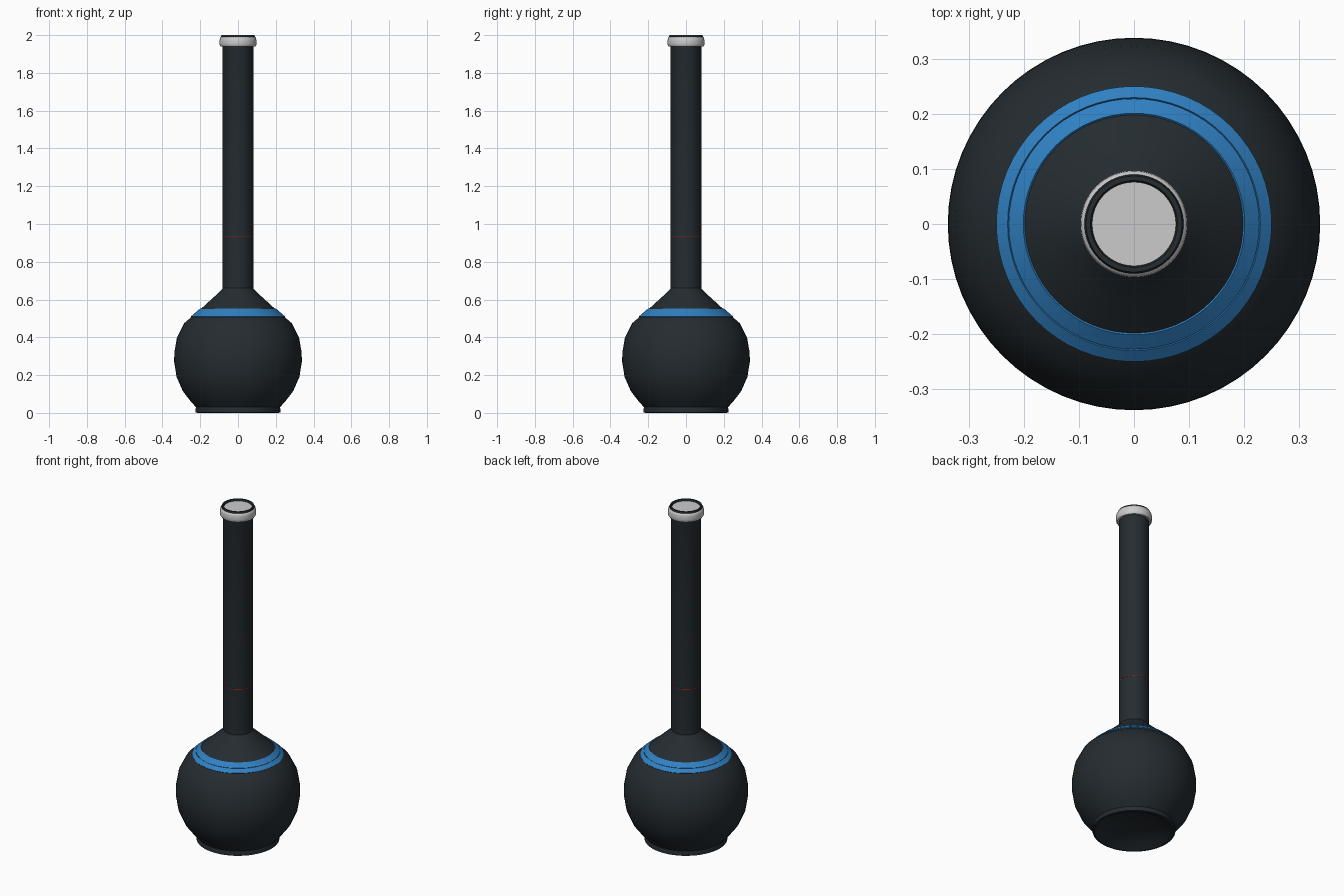
import bpy, bmesh, math

if "Cube" in bpy.data.objects:
    bpy.data.objects.remove(bpy.data.objects["Cube"])

SEG = 64


def material(name, color):
    m = bpy.data.materials.new(name)
    m.diffuse_color = color
    m.use_nodes = True
    m.node_tree.nodes["Principled BSDF"].inputs["Base Color"].default_value = m.diffuse_color
    return m


glass = material("dark_glass", (0.018, 0.025, 0.03, 1))
blue = material("blue_print", (0.03, 0.22, 0.55, 1))
red = material("red_print", (0.3, 0.02, 0.02, 1))


def lathe(name, profile, mat=None, closed=False, angle=35):
    """Revolve (radius, z) points about the z axis; radius 0 makes a pole."""
    bm = bmesh.new()
    vs = [bm.verts.new((r, 0, z)) for r, z in profile]
    pairs = list(zip(vs, vs[1:])) + ([(vs[-1], vs[0])] if closed else [])
    edges = [bm.edges.new(p) for p in pairs]
    bmesh.ops.spin(bm, geom=vs + edges, cent=(0, 0, 0), axis=(0, 0, 1),
                   angle=math.tau, steps=SEG, use_duplicate=False)
    bmesh.ops.remove_doubles(bm, verts=bm.verts, dist=1e-5)
    bmesh.ops.recalc_face_normals(bm, faces=bm.faces)
    mesh = bpy.data.meshes.new(name)
    bm.to_mesh(mesh)
    bm.free()
    ob = bpy.data.objects.new(name, mesh)
    bpy.context.collection.objects.link(ob)
    if mat:
        mesh.materials.append(mat)
    bpy.ops.object.select_all(action='DESELECT')
    ob.select_set(True)
    bpy.context.view_layer.objects.active = ob
    bpy.ops.object.shade_smooth_by_angle(angle=math.radians(angle))
    return ob


# Flask: hollowed underside, foot, bulb, shoulder, long neck and lip
lathe("flask_body", [
    (0, 0.05), (0.10, 0.043), (0.17, 0.024), (0.205, 0.004), (0.215, 0),
    (0.225, 0.003), (0.225, 0.02), (0.222, 0.03), (0.25, 0.06),
    (0.292, 0.115), (0.325, 0.19), (0.338, 0.27), (0.337, 0.32),
    (0.323, 0.40), (0.285, 0.475), (0.247, 0.507), (0.197, 0.55),
    (0.14, 0.602), (0.095, 0.643), (0.081, 0.66), (0.081, 1.94),
    (0.087, 1.96), (0.090, 1.992), (0.087, 2.0), (0.079, 2.0),
    (0.076, 1.995), (0.076, 1.975), (0, 1.975)], glass)


# Blue printed band on the shoulder, split by a fine gap
def shoulder_band(name, r0, z0, r1, z1):
    t = 0.003
    lathe(name, [(r0, z0), (r0 + t, z0 + t), (r1 + t, z1 + t), (r1, z1)],
          blue, closed=True)


shoulder_band("lower_blue_band", 0.247, 0.507, 0.2265, 0.5246)
shoulder_band("upper_blue_band", 0.2245, 0.5264, 0.198, 0.549)

# Fill line on the neck
lathe("fill_line", [(0.0805, 0.931), (0.0822, 0.931),
                    (0.0822, 0.935), (0.0805, 0.935)], red, closed=True)

# Pale collar around the mouth
lathe("mouth_collar", [
    (0.080, 1.940), (0.092, 1.940), (0.0965, 1.946), (0.0975, 1.957),
    (0.0975, 1.970), (0.096, 1.982), (0.092, 1.990), (0.087, 1.992)],
    closed=True, angle=50)

# Pale stopper sitting inside the lip
lathe("mouth_stopper", [(0, 1.976), (0.0765, 1.976),
                        (0.0765, 1.990), (0, 1.990)])
